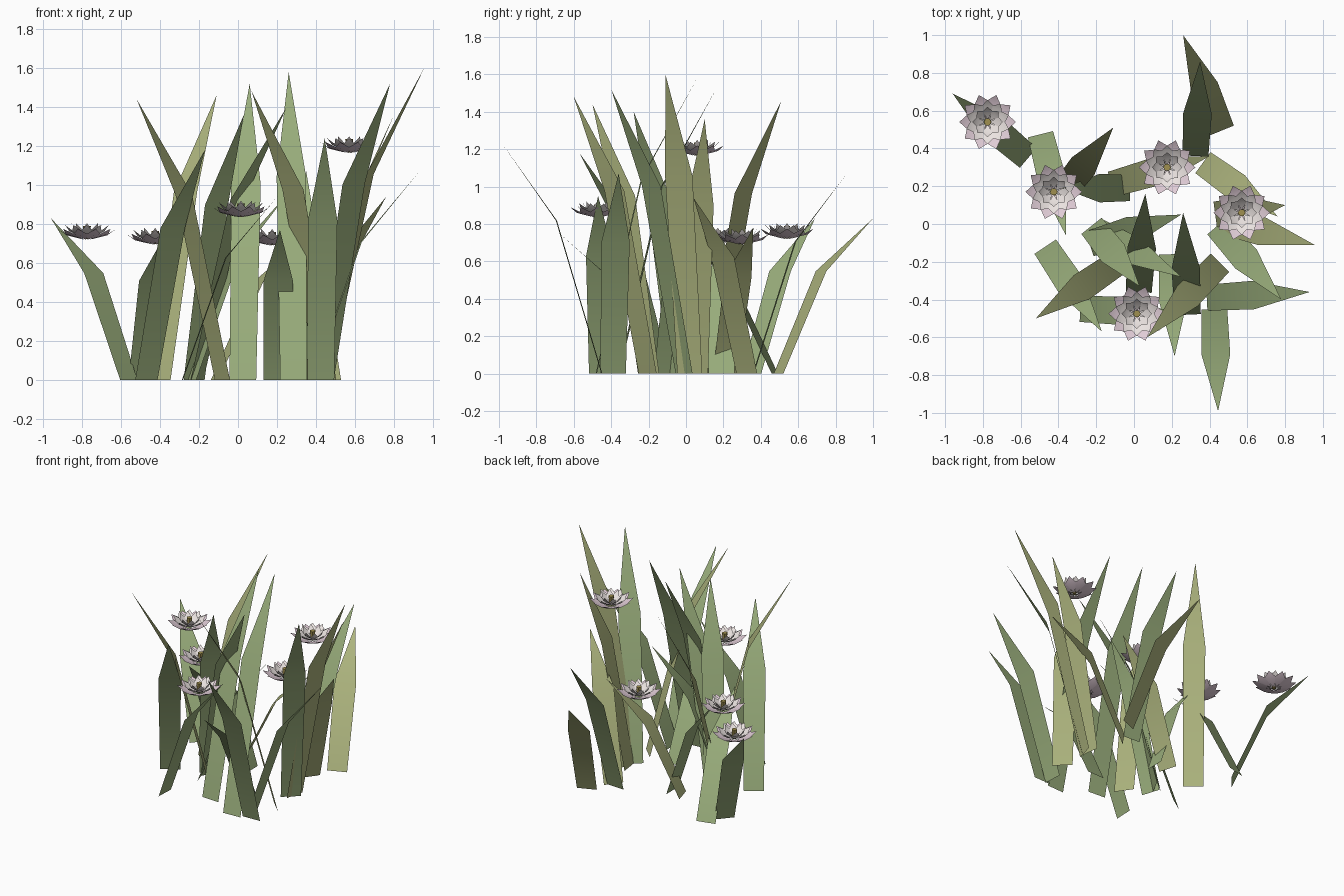
import bpy
from math import sin, cos, pi
from mathutils import Vector

if "Cube" in bpy.data.objects:
    bpy.data.objects.remove(bpy.data.objects["Cube"])


def material(name, rgb):
    m = bpy.data.materials.new(name)
    m.diffuse_color = (*rgb, 1)
    m.use_nodes = True
    m.node_tree.nodes["Principled BSDF"].inputs["Base Color"].default_value = m.diffuse_color
    return m


GREEN = material("leaf_green", (0.32, 0.42, 0.20))
OLIVE = material("leaf_olive", (0.42, 0.46, 0.21))
PINK = material("petal_pink", (0.74, 0.60, 0.67))
PALE = material("petal_pale", (0.84, 0.78, 0.76))
CORE = material("stamen_brown", (0.35, 0.28, 0.08))


def mesh_object(name, verts, faces, mats, indices=None, smooth=False):
    me = bpy.data.meshes.new(name)
    me.from_pydata(verts, [], faces)
    for m in mats:
        me.materials.append(m)
    if indices:
        for p, i in zip(me.polygons, indices):
            p.material_index = i
    for p in me.polygons:
        p.use_smooth = smooth
    ob = bpy.data.objects.new(name, me)
    bpy.context.collection.objects.link(ob)
    return ob


def blade(name, base, tip, mat, width=0.14):
    """Flat leaf: one quad up to a bend, then a pointed triangle."""
    b, t = Vector((*base, 0)), Vector(tip)
    lean = t - b
    side = Vector((-lean.y, lean.x, 0)).normalized()
    bend = b + Vector((lean.x * 0.45, lean.y * 0.45, lean.z * 0.66))
    w0, w1 = side * width * 0.49, side * width * 0.54
    mesh_object(name, [b - w0, b + w0, bend + w1, bend - w1, t],
                [(0, 1, 2, 3), (3, 2, 4)], [mat], smooth=True)


# Leaves: base (x, y), tip (x, y, z)
LEAVES = [
    ((-.56, .35), (-.96, .69, .83), GREEN),
    ((-.495, .475), (-.36, -.06, .77), GREEN),
    ((-.40, .14), (-.11, .51, 1.46), OLIVE),
    ((-.02, .19), (-.38, .19, .75), GREEN),
    ((-.47, -.12), (-.17, -.57, 1.18), GREEN),
    ((-.08, -.20), (-.52, -.50, 1.44), OLIVE),
    ((-.225, -.01), (.03, -.33, 1.36), GREEN),
    ((-.235, -.105), (.25, .05, .95), GREEN),
    ((-.21, -.03), (.25, -.28, 1.40), GREEN),
    ((-.285, -.45), (.21, -.47, .95), GREEN),
    ((.025, -.36), (.06, .16, 1.52), GREEN),
    ((.285, -.48), (.26, .06, 1.58), GREEN),
    ((.20, -.16), (.215, -.70, .77), GREEN),
    ((.425, -.45), (.445, -.99, 1.24), GREEN),
    ((.455, -.205), (.07, -.60, 1.48), OLIVE),
    ((.385, -.39), (.93, -.36, 1.07), GREEN),
    ((.44, -.01), (.78, -.40, 1.52), GREEN),
    ((.45, .02), (.955, -.11, 1.60), OLIVE),
    ((.43, .05), (.80, .10, 1.36), OLIVE),
    ((.365, .325), (.76, .04, .94), OLIVE),
    ((-.12, .21), (.40, .36, .78), OLIVE),
    ((.465, .495), (.26, 1.0, .83), OLIVE),
    ((.325, .36), (.35, .86, 1.07), GREEN),
]
for i, (base, tip, mat) in enumerate(LEAVES):
    blade(f"leaf_{i + 1}", base, tip, mat)


def flower(name, x, y, z):
    verts, faces, idx = [], [], []
    # Petal rings: count, root radius, tip radius, mid height, tip height, half width, material
    for k, (n, r0, r1, zm, zt, hw, m) in enumerate([
            (10, .015, .150, .022, .055, .041, 0),
            (10, .015, .118, .038, .075, .033, 1),
            (8, .012, .080, .044, .085, .026, 1)]):
        for j in range(n):
            a = 2 * pi * (j + 0.5 * k) / n
            s = len(verts)
            rm = r0 + (r1 - r0) * 0.66
            for r, w, h in ((r0, 0, 0.006 * k), (rm, -hw, zm + .004), (r1, 0, zt),
                            (rm, hw, zm + .004), (rm, 0, zm)):
                verts.append((x + r * cos(a) - w * sin(a),
                              y + r * sin(a) + w * cos(a), z + h))
            faces += [(s, s + 1, s + 4), (s + 1, s + 2, s + 4),
                      (s + 2, s + 3, s + 4), (s + 3, s, s + 4)]
            idx += [m] * 4
    mesh_object(name + "_petals", verts, faces, [PINK, PALE], idx, smooth=True)

    # Stamen column in the middle
    n, r, h = 6, 0.02, 0.07
    ring = [(cos(2 * pi * j / n), sin(2 * pi * j / n)) for j in range(n)]
    sv = [(x + r * f * c, y + r * f * q, z + zz)
          for f, zz in ((.7, .002), (1, h)) for c, q in ring]
    sf = [(j, (j + 1) % n, n + (j + 1) % n, n + j) for j in range(n)]
    mesh_object(name + "_stamen", sv,
                sf + [tuple(range(n, 2 * n)), tuple(reversed(range(n)))], [CORE])


# Floating lily-like flowers
for i, p in enumerate([(-.775, .54, .72), (-.425, .17, .695), (.175, .30, .69),
                       (.57, .06, 1.165), (.015, -.475, .835)]):
    flower(f"flower_{i + 1}", *p)
